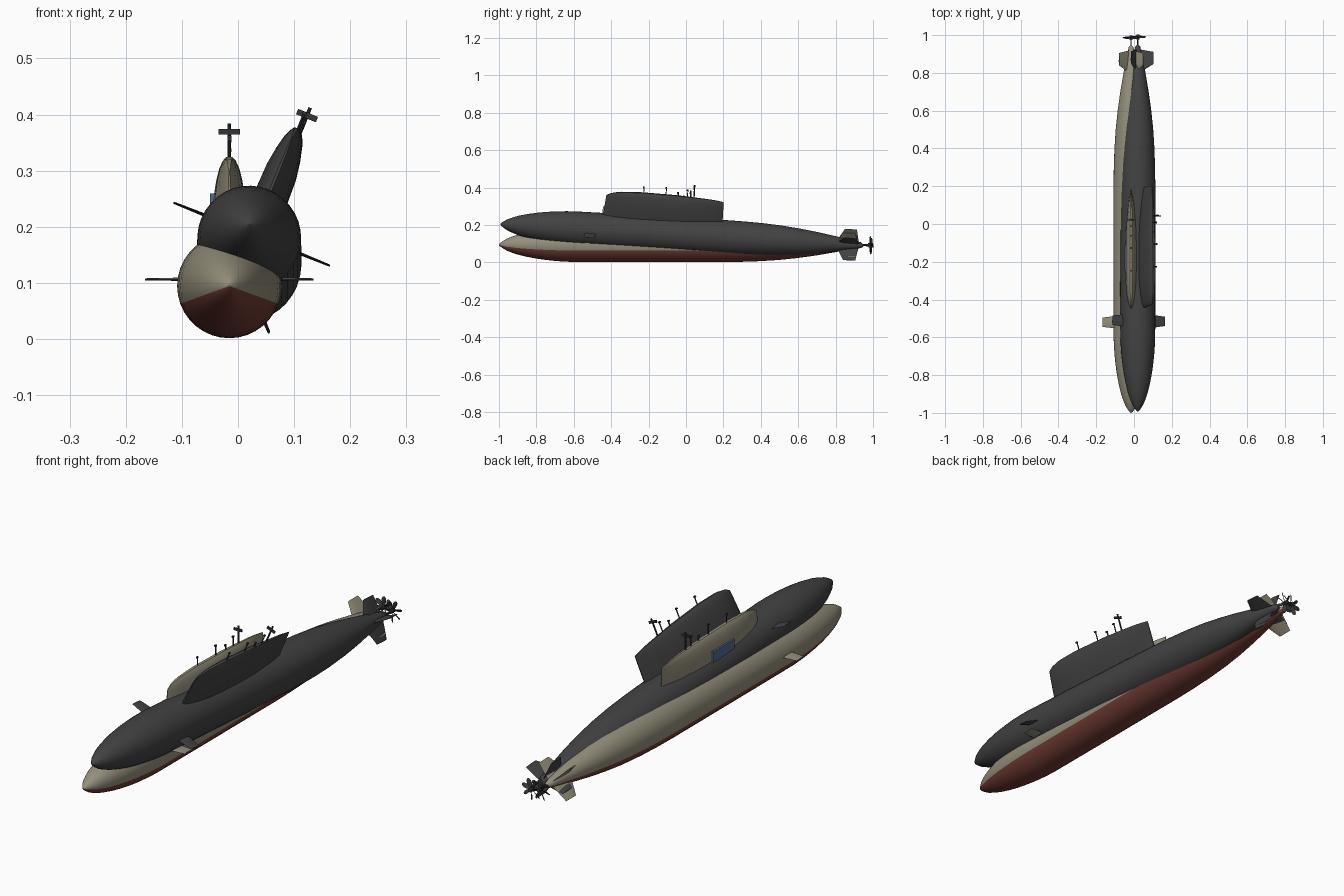
import bpy, bmesh, math
from mathutils import Matrix, Vector

if "Cube" in bpy.data.objects:
    bpy.data.objects.remove(bpy.data.objects["Cube"])


def material(name, rgb):
    m = bpy.data.materials.new(name)
    m.diffuse_color = (*rgb, 1)
    m.use_nodes = True
    m.node_tree.nodes["Principled BSDF"].inputs["Base Color"].default_value = m.diffuse_color
    return m


DARK = material("charcoal", (0.055, 0.055, 0.055))
BEIGE = material("beige", (0.30, 0.28, 0.20))
RED = material("hull_red", (0.17, 0.045, 0.034))
BLUE = material("blue", (0.075, 0.16, 0.30))
BLACK = material("mast_black", (0.035, 0.035, 0.038))


def finish(name, bm, matrix, mats, angle=35):
    bmesh.ops.recalc_face_normals(bm, faces=bm.faces)
    mesh = bpy.data.meshes.new(name)
    bm.to_mesh(mesh)
    bm.free()
    for m in mats:
        mesh.materials.append(m)
    ob = bpy.data.objects.new(name, mesh)
    bpy.context.collection.objects.link(ob)
    ob.matrix_world = matrix
    bpy.ops.object.select_all(action='DESELECT')
    ob.select_set(True)
    bpy.context.view_layer.objects.active = ob
    bpy.ops.object.shade_smooth_by_angle(angle=math.radians(angle))
    return ob


def loft(bm, rings, closed=True):
    """Skin matching rings of points and cap both ends."""
    vs = [[bm.verts.new(p) for p in r] for r in rings]
    n = len(vs[0])
    for a, b in zip(vs, vs[1:]):
        for i in range(n):
            j = (i + 1) % n
            bm.faces.new((a[i], a[j], b[j], b[i]))
    bm.faces.new(vs[0])
    bm.faces.new(vs[-1])


def box(bm, center, size):
    bmesh.ops.create_cube(bm, size=1, matrix=Matrix.Translation(center) @ Matrix.Diagonal((*size, 1)))


def rod(bm, center, radius, depth, along_y=False, segments=10):
    rot = Matrix.Rotation(math.pi / 2, 4, 'X') if along_y else Matrix.Identity(4)
    bmesh.ops.create_cone(bm, cap_ends=True, segments=segments, radius1=radius, radius2=radius,
                          depth=depth, matrix=Matrix.Translation(center) @ rot)


def interp(table, t):
    for (a, va), (b, vb) in zip(table, table[1:]):
        if t <= b:
            return va + (vb - va) * (t - a) / (b - a)
    return table[-1][1]


HULL = [(-1.0, .002), (-.993, .010), (-.98, .019), (-.96, .031), (-.93, .043), (-.9, .053),
        (-.85, .065), (-.8, .0745), (-.75, .0815), (-.7, .087), (-.65, .0905), (-.6, .0925),
        (-.3, .093), (0, .093), (.2, .093), (.3, .0915), (.4, .088), (.5, .0815), (.6, .071),
        (.7, .057), (.8, .040), (.9, .021), (.935, .013), (.945, .004)]
SAIL_WIDTH = [(0, .08), (.02, .3), (.06, .52), (.12, .72), (.22, .92), (.35, 1), (.55, .98),
              (.7, .85), (.85, .58), (.95, .28), (1, .06)]
SAIL_TOP = [(0, .203), (.04, .216), (.12, .226), (.3, .23), (.6, .225), (.9, .212), (1, .203)]
SAIL_SECTION = [(0, .030), (.3, .030), (.56, .0285), (.75, .0235), (.88, .018), (.96, .012), (1, .006)]


def hull(name, matrix, upper, lower):
    bm = bmesh.new()
    n = 36
    loft(bm, [[(r * math.cos(k * math.tau / n), y, r * math.sin(k * math.tau / n)) for k in range(n)]
              for y, r in HULL])
    # bottom paint starts 20 degrees under the centreline
    for f in bm.faces:
        c = f.calc_center_median()
        f.material_index = int(math.atan2(c.z, abs(c.x)) < math.radians(-20))
    finish(name + "_hull", bm, matrix, [upper, lower])


def sail(name, matrix, mat):
    bm = bmesh.new()
    rings = []
    for i in range(41):
        t = i / 40
        t = t * t * (3 - 2 * t)          # closer stations near both edges
        top, w = interp(SAIL_TOP, t), interp(SAIL_WIDTH, t)
        side = [(hw * w, -.458 + .643 * t + .014 * f * (1 - t) ** 4, .06 + (top - .06) * f)
                for f, hw in SAIL_SECTION]
        rings.append(side + [(-x, y, z) for x, y, z in reversed(side)])
    loft(bm, rings)
    finish(name + "_sail", bm, matrix, [mat], 40)


def masts(name, matrix):
    bm = bmesh.new()
    for y, top, r in [(-.245, .265, .0025), (-.125, .268, .0025), (-.06, .245, .003),
                      (-.01, .262, .0025), (.025, .29, .0035)]:
        rod(bm, (0, y, (top + .2) / 2), r, top - .2)
        if top < .28:
            box(bm, (0, y - .002, top - .003), (.007, .009, .006))
    # radar bar
    box(bm, (0, .022, .275), (.038, .006, .010))
    finish(name + "_masts", bm, matrix, [BLACK])


def fin(bm, root, tip, chord_root, chord_tip, thick, turn):
    """Tapered blade growing along +x, then turned about the hull axis."""
    rings = []
    for x, (y0, y1), th in ((root, chord_root, thick), (tip, chord_tip, thick * .5)):
        pts = [(x, y0, 0)]
        for s in (1, -1):
            mids = [(x, y0 + (y1 - y0) * u, s * th * h) for u, h in ((.12, .7), (.35, 1), (.7, .6))]
            pts += mids + [(x, y1, 0)] if s == 1 else mids[::-1]
        rings.append([turn @ Vector(p) for p in pts])
    loft(bm, rings)


def fins(name, matrix, mat):
    bm = bmesh.new()
    lift = Matrix.Translation((0, 0, .012))
    for a in (0, math.pi):
        fin(bm, .06, .15, (-.555, -.485), (-.545, -.495), .0035, lift @ Matrix.Rotation(a, 4, 'Y'))
    finish(name + "_bow_planes", bm, matrix, [mat])
    bm = bmesh.new()
    for k in range(4):
        fin(bm, .008, .09, (.795, .92), (.84, .905), .005,
            Matrix.Rotation(math.radians(45 + 90 * k), 4, 'Y'))
    finish(name + "_stern_fins", bm, matrix, [mat])


def propeller(name, matrix):
    bm = bmesh.new()
    rod(bm, (0, .986, 0), .008, .026, True, 14)
    rod(bm, (0, .96, 0), .003, .06, True)
    for k in range(7):
        turn = Matrix.Translation((0, .986, 0)) @ Matrix.Rotation(k * math.tau / 7, 4, 'Y')
        rings = []
        for r, half, twist in ((.004, .004, 60), (.016, .0075, 50), (.030, .009, 38),
                               (.040, .0075, 30), (.046, .003, 26)):
            a = math.radians(twist)
            u = Vector((math.cos(a), math.sin(a), 0)) * half
            v = Vector((-math.sin(a), math.cos(a), 0)) * .0012
            rings.append([turn @ (p + Vector((0, 0, r))) for p in (u, v, -u, -v)])
        loft(bm, rings)
    finish(name + "_propeller", bm, matrix, [BLACK])


def submarine(name, matrix, upper, lower):
    hull(name, matrix, upper, lower)
    sail(name, matrix, upper)
    masts(name, matrix)
    fins(name, matrix, upper)
    propeller(name, matrix)


# level two-tone boat
level = Matrix.Translation((-.0155, 0, .0945))
submarine("beige_boat", level, BEIGE, RED)

# blue panel on the port side of its sail
panel = bmesh.new()
box(panel, (-.030, -.18, .138), (.008, .14, .054))
finish("sail_panel", panel, level, [BLUE])

# dark boat, pitched bow up and rolled to starboard
tilted = (Matrix.Translation((.02, .006, .145)) @ Matrix.Rotation(math.radians(-3.35), 4, 'X')
          @ Matrix.Rotation(math.radians(22), 4, 'Y'))
submarine("dark_boat", tilted, DARK, DARK)
